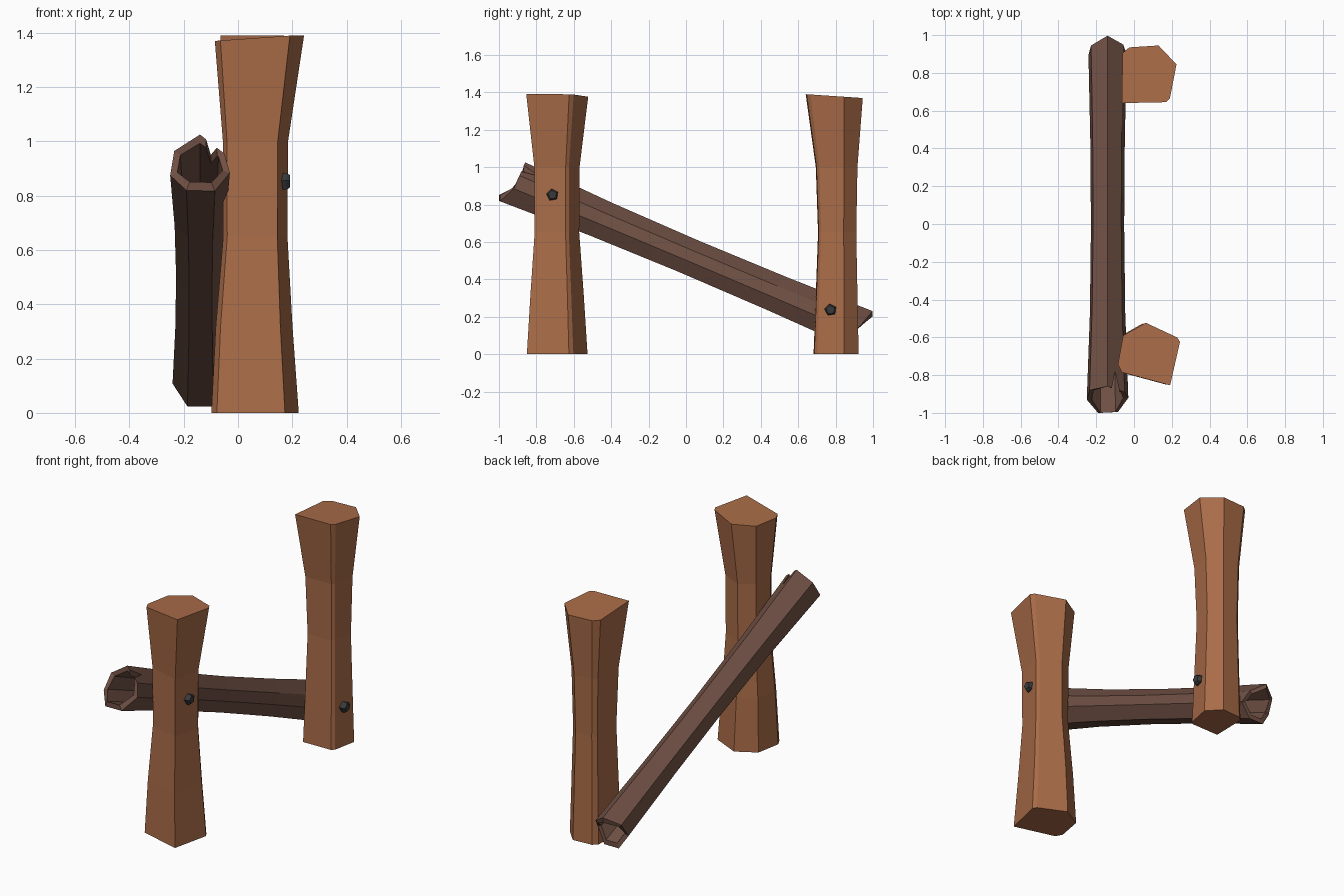
import bpy, bmesh
from math import cos, sin, radians, pi

if "Cube" in bpy.data.objects:
    bpy.data.objects.remove(bpy.data.objects["Cube"])


def material(name, rgb):
    m = bpy.data.materials.new(name)
    m.diffuse_color = (*rgb, 1)
    m.use_nodes = True
    m.node_tree.nodes["Principled BSDF"].inputs["Base Color"].default_value = m.diffuse_color
    return m


WOOD = material("post_wood", (0.40, 0.15, 0.065))
DARK = material("hollow_wood", (0.16, 0.08, 0.058))
IRON = material("iron", (0.04, 0.042, 0.045))


def loft(name, rings, mat, closed=False):
    """Skin equal-sized rings; cap both ends, or join last ring to first."""
    bm = bmesh.new()
    rows = [[bm.verts.new(p) for p in r] for r in rings]
    n = len(rows[0])
    pairs = list(zip(rows, rows[1:])) + ([(rows[-1], rows[0])] if closed else [])
    for a, b in pairs:
        for i in range(n):
            j = (i + 1) % n
            bm.faces.new((a[i], a[j], b[j], b[i]))
    if not closed:
        bm.faces.new(rows[0][::-1])
        bm.faces.new(rows[-1])
    bmesh.ops.recalc_face_normals(bm, faces=bm.faces)
    me = bpy.data.meshes.new(name)
    bm.to_mesh(me)
    bm.free()
    me.materials.append(mat)
    ob = bpy.data.objects.new(name, me)
    bpy.context.collection.objects.link(ob)
    return ob


# Posts: one uneven seven-sided section, waisted, with a slanted top
SECTION = [(-.115, -.2), (.12, -.195), (.14, -.175), (.175, .005),
           (.08, .105), (-.075, .095), (-.11, .065)]


def post(name, cx, cy, angle, levels):
    ca, sa = cos(radians(angle)), sin(radians(angle))
    rings = []
    for z, s, dx in levels:
        tilt = .067 if z > 1.3 else 0
        rings.append([(cx + dx + s * (x * ca - y * sa), cy + s * (x * sa + y * ca),
                       z - tilt * (y + .2)) for x, y in SECTION])
    return loft(name, rings, WOOD)


post("front_post", .025, -.694, 76,
     [(0, .98, -.015), (.32, .86, -.012), (.65, .72, 0), (1.0, .73, 0), (1.39, 1, 0)])
post("back_post", .05, .84, 0,
     [(0, .79, 0), (.32, .73, 0), (.65, .67, 0), (1.0, .73, 0), (1.39, 1, 0)])

# Sloping hollow log: x offset, height above axis, front-end y, back-end y
LOG = [(0, .133, -.86, .997), (-.095, .064, -.88, .945), (-.11, -.047, -.93, .895),
       (-.05, -.132, -1.0, .91), (.055, -.132, -.995, .91), (.11, -.033, -.92, .90),
       (.09, .05, -.89, .95)]


def log_ring(t, s):
    ring = []
    for x, h, y0, y1 in LOG:
        y = y0 + (y1 - y0) * t
        ring.append((-.14 + x * s, y, .92 - .4225 * (y + .925) + h * s))
    return ring


STEPS = [(0, 1), (.25, .85), (.5, .8), (.75, .83), (1, .92)]
outer = [log_ring(t, s) for t, s in STEPS]
inner = [log_ring(t, s * .76) for t, s in reversed(STEPS)]
log = loft("hollow_log", outer + inner, DARK, closed=True)

# V-shaped split in the log's upper front rim
wedge = [(-.165, -1.1), (-.03, -1.1), (-.1, -.78)]
cutter = loft("split_cutter", [[(x, y, z) for x, y in wedge] for z in (.9, 1.15)], DARK)
cutter.hide_render = True
mod = log.modifiers.new("split", 'BOOLEAN')
mod.operation = 'DIFFERENCE'
mod.solver = 'EXACT'
mod.object = cutter
bpy.context.view_layer.objects.active = log
bpy.ops.object.modifier_apply(modifier=mod.name)
bpy.data.objects.remove(cutter)


# Five-sided bolt heads on the outer side of each post
def bolt(name, y, z, x_end):
    rings = [[(x, y + r * cos(a), z + r * sin(a))
              for a in (radians(100) + 2 * pi * k / 5 for k in range(5))]
             for x, r in ((.10, .033), (x_end - .014, .033), (x_end, .024))]
    return loft(name, rings, IRON)


bolt("front_bolt", -.714, .852, .192)
bolt("back_bolt", .773, .237, .195)
